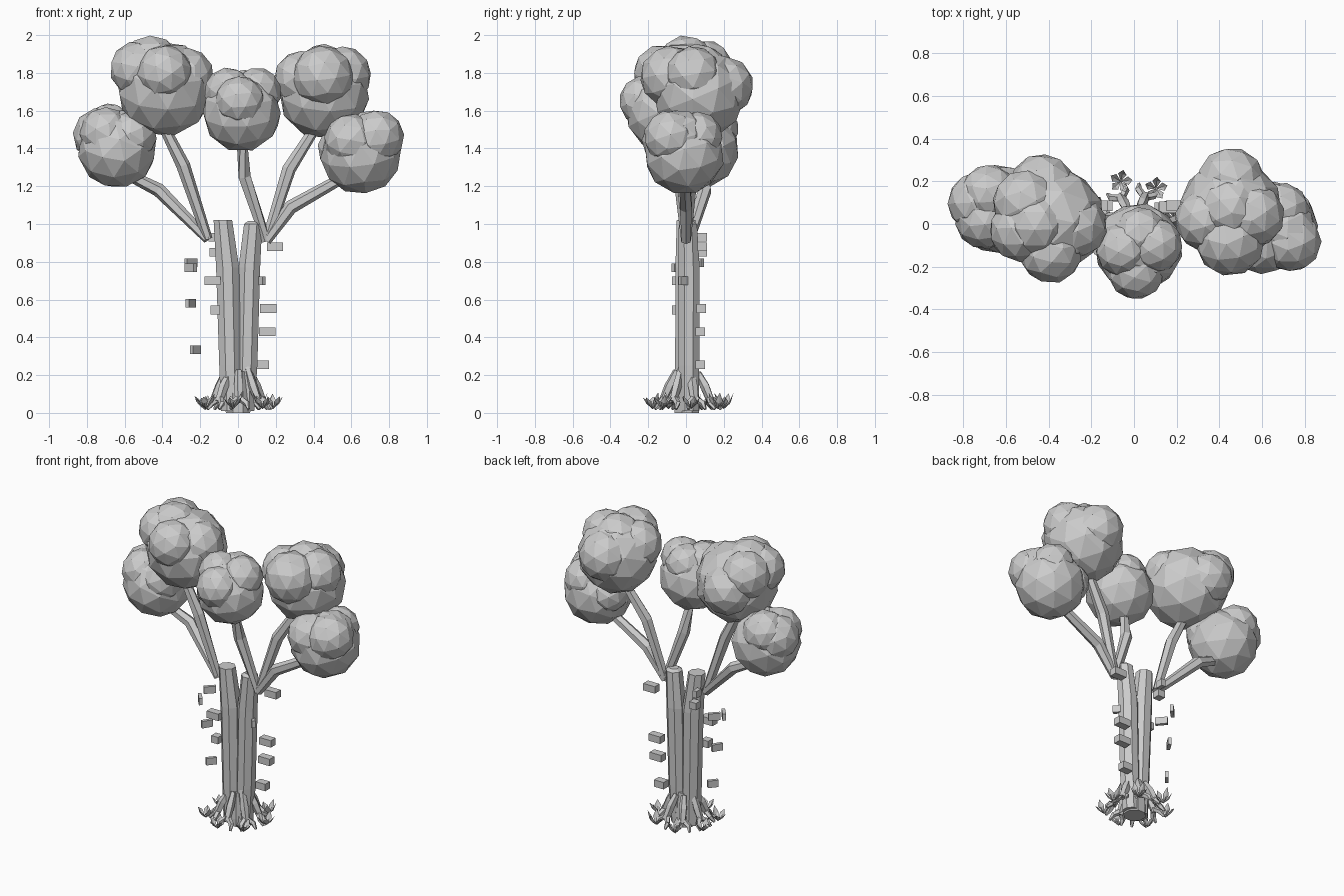
import bpy, bmesh, math, random
from mathutils import Vector, Matrix

random.seed(4)
cube = bpy.data.objects.get("Cube")
if cube:
    bpy.data.objects.remove(cube)

grey = bpy.data.materials.new("plain_grey")
grey.use_nodes = True
grey.diffuse_color = (0.6, 0.6, 0.6, 1)
grey.node_tree.nodes["Principled BSDF"].inputs["Base Color"].default_value = (0.6, 0.6, 0.6, 1)


def finish(bm, name):
    bmesh.ops.recalc_face_normals(bm, faces=bm.faces)
    mesh = bpy.data.meshes.new(name)
    bm.to_mesh(mesh)
    bm.free()
    mesh.materials.append(grey)
    obj = bpy.data.objects.new(name, mesh)
    bpy.context.collection.objects.link(obj)
    return obj


def add_tube(bm, points, radii, sides=6, flat=False):
    """Loft a many-sided tube through points; flat keeps the rings level."""
    pts = [Vector(p) for p in points]
    rings = []
    for i, (p, r) in enumerate(zip(pts, radii)):
        d = Vector((0, 0, 1)) if flat else pts[min(i + 1, len(pts) - 1)] - pts[max(i - 1, 0)]
        q = d.to_track_quat('Z', 'Y')
        ring = []
        for k in range(sides):
            a = math.tau * (k + 0.5) / sides
            ring.append(bm.verts.new(p + q @ Vector((r * math.cos(a), r * math.sin(a), 0))))
        rings.append(ring)
    for a, b in zip(rings, rings[1:]):
        for k in range(sides):
            n = (k + 1) % sides
            bm.faces.new((a[k], a[n], b[n], b[k]))
    bm.faces.new(rings[0])
    bm.faces.new(rings[-1])


def tube(name, points, radii, sides=6, flat=False):
    bm = bmesh.new()
    add_tube(bm, points, radii, sides, flat)
    return finish(bm, name)


# Twin trunks
tube("left_trunk", [(0.035, 0.015, 0.01), (0.047, 0.015, 0.25), (0.06, 0.015, 0.77),
                    (0.08, 0.01, 1.0), (0.08, 0.01, 1.015)],
     [0.055, 0.06, 0.062, 0.052, 0.03], 8, True)
tube("right_trunk", [(-0.035, 0, 0.01), (-0.042, 0, 0.25), (-0.055, 0.005, 0.77), (-0.08, 0, 1.02)],
     [0.06, 0.062, 0.066, 0.053], 8, True)

# Branches, each with one bend
branches = {
    "outer_right_branch": [(-0.16, 0.02, 0.92), (-0.42, 0.10, 1.18), (-0.62, 0.08, 1.28)],
    "inner_right_branch": [(-0.16, 0.02, 0.92), (-0.29, 0.0, 1.31), (-0.40, 0.0, 1.53)],
    "middle_branch": [(0.15, 0.0, 0.91), (0.035, -0.03, 1.25), (0.02, -0.08, 1.45)],
    "inner_left_branch": [(0.15, 0.0, 0.91), (0.27, 0.03, 1.29), (0.41, 0.06, 1.51)],
    "outer_left_branch": [(0.15, 0.0, 0.91), (0.28, 0.0, 1.09), (0.60, -0.01, 1.27)],
}
for name, path in branches.items():
    tube(name, path, [0.026, 0.037, 0.028])

# Foliage: a main ball first, then its sunken lobes (x, y, z, radius)
foliage = {
    "outer_right_foliage": [(-0.64, 0.07, 1.40, 0.212), (-0.73, 0.10, 1.47, 0.145), (-0.68, 0.14, 1.50, 0.14),
                            (-0.57, 0.02, 1.46, 0.14), (-0.70, 0.02, 1.48, 0.14)],
    "inner_right_foliage": [(-0.39, 0.02, 1.715, 0.255), (-0.39, -0.13, 1.80, 0.15), (-0.51, 0.10, 1.82, 0.155),
                            (-0.46, 0.0, 1.84, 0.16), (-0.28, -0.01, 1.78, 0.155), (-0.53, -0.03, 1.82, 0.15),
                            (-0.43, 0.17, 1.73, 0.16)],
    "middle_foliage": [(0.02, -0.11, 1.59, 0.21), (0.01, -0.22, 1.65, 0.135), (-0.05, -0.12, 1.70, 0.13),
                       (0.10, -0.10, 1.70, 0.13), (0.03, -0.05, 1.69, 0.13)],
    "inner_left_foliage": [(0.455, 0.07, 1.69, 0.243), (0.45, -0.08, 1.78, 0.165), (0.34, 0.02, 1.77, 0.15),
                           (0.555, 0.04, 1.79, 0.152), (0.45, 0.07, 1.80, 0.155), (0.455, 0.20, 1.73, 0.16)],
    "outer_left_foliage": [(0.65, -0.01, 1.37, 0.215), (0.71, -0.03, 1.46, 0.145), (0.69, 0.06, 1.46, 0.135),
                           (0.735, -0.08, 1.46, 0.145), (0.60, -0.09, 1.44, 0.145), (0.545, 0.04, 1.40, 0.125)],
}
for name, balls in foliage.items():
    bm = bmesh.new()
    for x, y, z, r in balls:
        turn = Matrix.Rotation(random.uniform(0, 6), 4, 'Z') @ Matrix.Rotation(random.uniform(-1, 1), 4, 'X')
        bmesh.ops.create_icosphere(bm, subdivisions=2, radius=r,
                                   matrix=Matrix.Translation((x, y, z)) @ turn)
    finish(bm, name)

# Small blocks beside the trunks (x, y, z, length, yaw in degrees)
blocks = [(-0.25, 0.06, 0.795, 0.075, 45), (-0.25, -0.04, 0.768, 0.075, -50), (-0.25, 0.03, 0.58, 0.07, 58),
          (-0.225, 0.04, 0.335, 0.065, 50), (-0.135, -0.05, 0.70, 0.085, 0), (-0.12, -0.05, 0.545, 0.05, 0),
          (-0.125, 0.085, 0.85, 0.05, 0), (-0.14, 0.085, 0.93, 0.03, 0), (0.195, 0.085, 0.88, 0.085, 0),
          (0.11, 0.0, 0.70, 0.085, -50), (0.16, 0.08, 0.553, 0.085, 0), (0.155, 0.075, 0.43, 0.085, 0),
          (0.13, 0.075, 0.255, 0.07, 0)]
bm = bmesh.new()
for x, y, z, length, yaw in blocks:
    depth = 0.022 if yaw else 0.05
    bmesh.ops.create_cube(bm, size=1, matrix=Matrix.Translation((x, y, z))
                          @ Matrix.Rotation(math.radians(yaw), 4, 'Z')
                          @ Matrix.Diagonal((length, depth, 0.046, 1)))
finish(bm, "trunk_blocks")

# Spreading roots with forked ends
ROOTS = 7
bm = bmesh.new()


def polar(angle, radius, z):
    return Vector((radius * math.cos(angle), radius * math.sin(angle) + 0.01, z))


for i in range(ROOTS):
    a = math.tau * (i + 0.3) / ROOTS
    top = random.uniform(0.19, 0.25)
    add_tube(bm, [polar(a, 0.06, top), polar(a, 0.1, 0.14), polar(a, 0.135, 0.06)],
             [0.018, 0.026, 0.021], 5)
    for side in (-0.25, 0.27):
        add_tube(bm, [polar(a, 0.125, 0.08), polar(a + side, 0.155, 0.05), polar(a + side, 0.18, 0.02)],
                 [0.018, 0.017, 0.008], 5)
finish(bm, "roots")

# Sprouts of folded pointed leaves around the roots
bm = bmesh.new()
for i in range(ROOTS):
    base = polar(math.tau * (i + 0.1) / ROOTS, random.uniform(0.185, 0.2), 0.02)
    spin = random.uniform(0, 6)
    for k in range(5):
        a = spin + math.tau * k / 5
        out = Vector((math.cos(a), math.sin(a), 0))
        across = Vector((-out.y, out.x, 0)) * 0.02
        tip = base + out * 0.055 + Vector((0, 0, random.uniform(0.06, 0.09)))
        mid = base + out * 0.035 + Vector((0, 0, 0.03))
        root, end, fold = bm.verts.new(base), bm.verts.new(tip), bm.verts.new(mid)
        for s in (-1, 1):
            edge = bm.verts.new(mid + across * s + Vector((0, 0, 0.012)))
            bm.faces.new((root, fold, edge))
            bm.faces.new((fold, end, edge))
finish(bm, "sprouts")

# Round foot under the trunks
tube("trunk_foot", [(0, 0.005, 0), (0, 0.005, 0.05), (0, 0.005, 0.22)], [0.07, 0.072, 0.06], 8, True)
